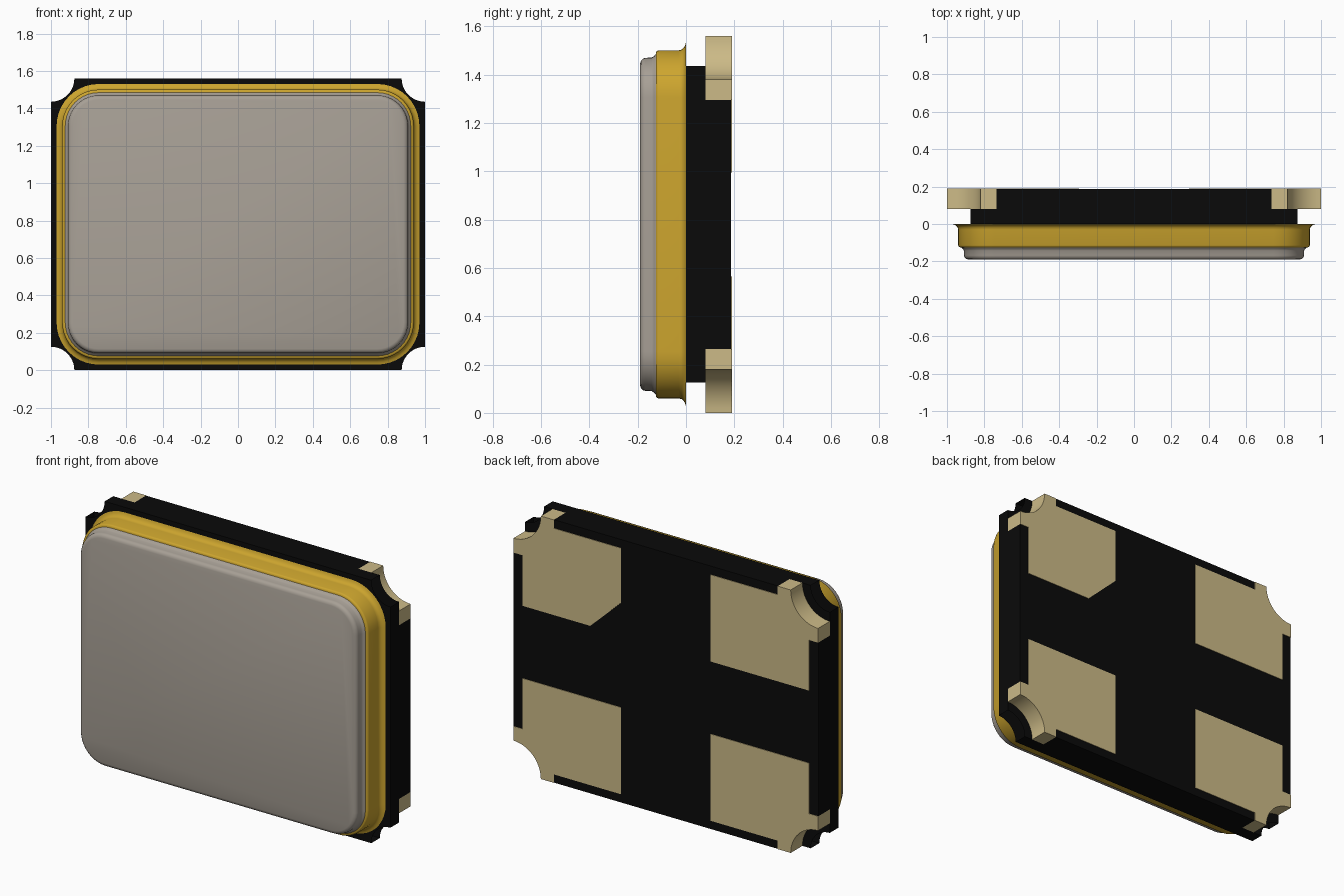
import bpy, bmesh, math

cube = bpy.data.objects.get("Cube")
if cube:
    bpy.data.objects.remove(cube, do_unlink=True)

HX, HZ = 1.0, 0.78          # half width and half height
CZ = HZ                     # height of the centre
LEDGE, BACK = 0.08, 0.187   # depth of the step and of the rear face


def material(name, srgb):
    col = [(c / 12.92 if c <= 0.04045 else ((c + 0.055) / 1.055) ** 2.4) for c in srgb] + [1.0]
    m = bpy.data.materials.new(name)
    m.use_nodes = True
    m.diffuse_color = col
    b = m.node_tree.nodes["Principled BSDF"]
    b.inputs["Base Color"].default_value = col
    b.inputs["Roughness"].default_value = 0.6
    return m


BLACK = material("black ceramic", (0.04, 0.04, 0.04))
TAN = material("pale gold plating", (0.80, 0.73, 0.53))
GOLD = material("deep gold", (0.80, 0.645, 0.18))
GREY = material("warm grey metal", (0.655, 0.625, 0.585))


def finish(bm, name, mats, smooth=False):
    bmesh.ops.recalc_face_normals(bm, faces=bm.faces)
    me = bpy.data.meshes.new(name)
    bm.to_mesh(me)
    bm.free()
    ob = bpy.data.objects.new(name, me)
    bpy.context.scene.collection.objects.link(ob)
    for m in mats:
        me.materials.append(m)
    if smooth:
        bpy.ops.object.select_all(action='DESELECT')
        ob.select_set(True)
        bpy.context.view_layer.objects.active = ob
        bpy.ops.object.shade_smooth_by_angle(angle=math.radians(40))
    return ob


def prism(outline, y0, y1):
    """Extrude an (x, z) outline along y."""
    bm = bmesh.new()
    f = bm.faces.new([bm.verts.new((x, y0, z + CZ)) for x, z in outline])
    r = bmesh.ops.extrude_face_region(bm, geom=[f], use_keep_orig=True)
    vs = [v for v in r["geom"] if isinstance(v, bmesh.types.BMVert)]
    bmesh.ops.translate(bm, vec=(0, y1 - y0, 0), verts=vs)
    bmesh.ops.recalc_face_normals(bm, faces=bm.faces)
    return bm


def notch(r, n=12):
    """Concave quarter arc, as distances inward from the corner."""
    return [(r * math.sin(math.pi / 2 * i / n), r * math.cos(math.pi / 2 * i / n)) for i in range(n + 1)]


def place(pts, sx, sz):
    return [(sx * (HX - u), sz * (HZ - v)) for u, v in pts]


def notched_plate(r, split=None):
    """Rectangle outline with concave corners."""
    corner = notch(r)
    if split:
        corner = [(0, split)] + corner + [(split, 0)]
    out = []
    for sx, sz in ((1, 1), (-1, 1), (-1, -1), (1, -1)):
        p = place(corner, sx, sz)
        out += p if sx * sz > 0 else p[::-1]
    return out


def in_corner(f, d):
    c = f.calc_center_median()
    return (abs(f.normal.y) < 0.5 and HX - abs(c.x) < d and HZ - abs(c.z - CZ) < d)


# Front layer, open at its corner notches
bm = prism(notched_plate(0.125), 0.0, LEDGE)
bmesh.ops.delete(bm, geom=[f for f in bm.faces if in_corner(f, 0.126)], context='FACES_ONLY')
finish(bm, "body_front_layer", [BLACK], True)

# Rear layer, with plated walls around wider notches
bm = prism(notched_plate(0.18, 0.265), LEDGE, BACK)
for f in bm.faces:
    f.material_index = int(in_corner(f, 0.266))
finish(bm, "body_rear_layer", [BLACK, TAN], True)

# Contact pads on the rear face, one with a cut corner
for sx, sz, name in ((1, 1, "upper_left"), (-1, 1, "upper_right"),
                     (-1, -1, "lower_right"), (1, -1, "lower_left")):
    inner = [(0.705, 0.565)]
    if name == "upper_left":
        inner = [(0.705, 0.375), (0.505, 0.565)]
    pts = notch(0.18) + [(0.265, 0), (0.265, 0.05), (0.705, 0.05)] + inner \
        + [(0.06, 0.565), (0.06, 0.265), (0, 0.265)]
    finish(prism(place(pts, sx, sz), BACK, 0.19), "contact_pad_" + name, [TAN])


def rounded_loop(inset, n=10):
    """Rounded rectangle, shrunk by inset."""
    hx, hz, r = 0.97 - inset, 0.75 - inset, 0.225 - inset
    out = []
    for k, (sx, sz) in enumerate(((1, 1), (-1, 1), (-1, -1), (1, -1))):
        for i in range(n + 1):
            a = math.pi / 2 * (k + i / n)
            out.append((sx * (hx - r) + r * math.cos(a), sz * (hz - r) + r * math.sin(a)))
    return out


def loft(name, profile, mat):
    """Stack rounded loops given as (y, inset) and cap both ends."""
    bm = bmesh.new()
    rings = [[bm.verts.new((x, y, z + CZ)) for x, z in rounded_loop(d)] for y, d in profile]
    for a, b in zip(rings, rings[1:]):
        for i in range(len(a)):
            j = (i + 1) % len(a)
            bm.faces.new((a[i], a[j], b[j], b[i]))
    bm.faces.new(rings[0])
    bm.faces.new(rings[-1])
    finish(bm, name, [mat], True)


# Gold seal ring with a flared foot
loft("seal_ring", [(-0.001, 0.0), (-0.004, 0.01), (-0.01, 0.02), (-0.018, 0.027), (-0.03, 0.03),
                   (-0.114, 0.03), (-0.121, 0.033), (-0.125, 0.04), (-0.125, 0.07)], GOLD)

# Metal lid with a rounded rim
loft("lid", [(-0.122, 0.045), (-0.127, 0.047), (-0.132, 0.054), (-0.142, 0.06), (-0.168, 0.061),
             (-0.178, 0.064), (-0.186, 0.072), (-0.19, 0.084)], GREY)
